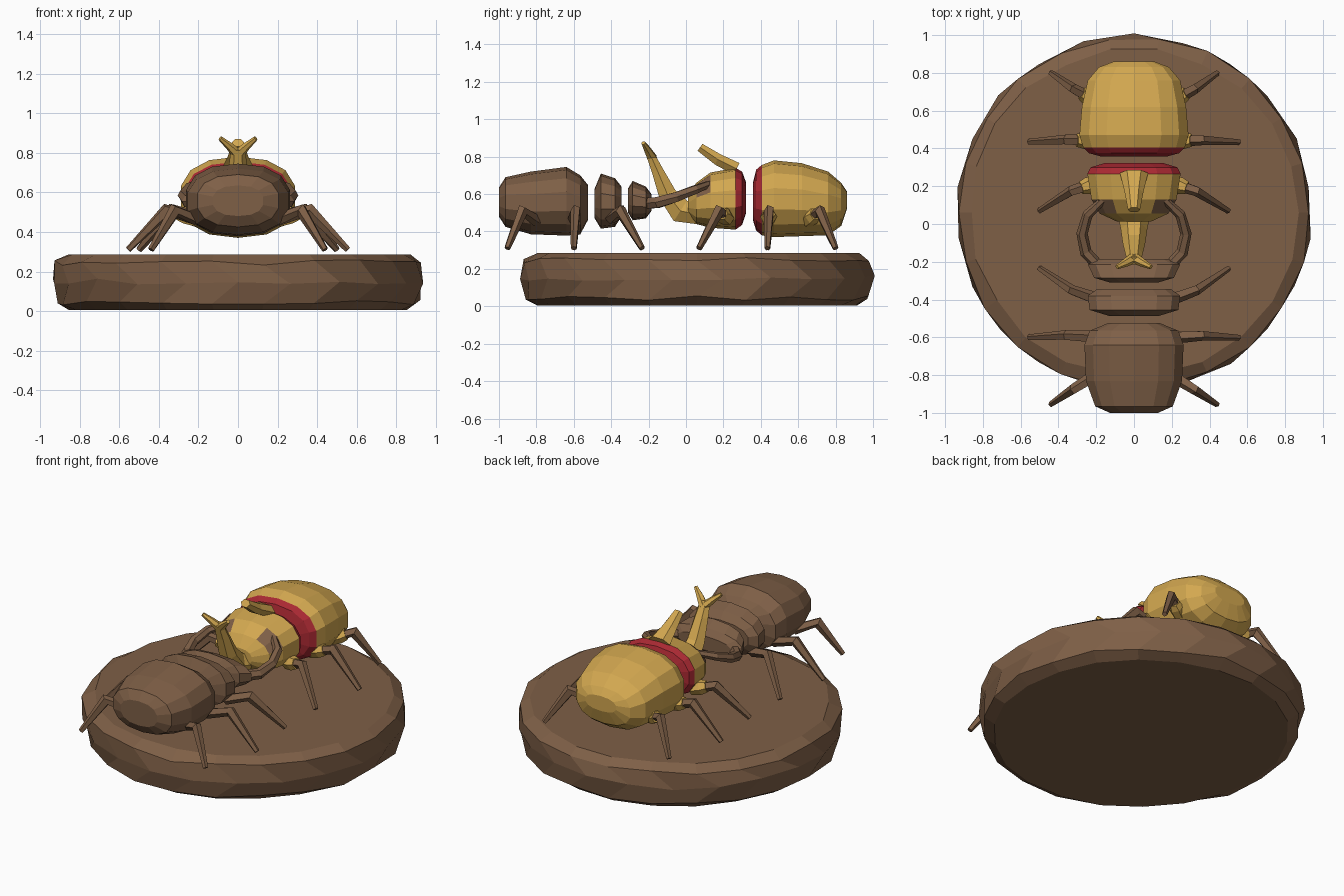
import bpy, bmesh, math, random
from mathutils import Vector

random.seed(4)
cube = bpy.data.objects.get("Cube")
if cube:
    bpy.data.objects.remove(cube, do_unlink=True)


def material(name, rgb):
    m = bpy.data.materials.new(name)
    m.use_nodes = True
    m.diffuse_color = (*rgb, 1)
    m.node_tree.nodes["Principled BSDF"].inputs["Base Color"].default_value = (*rgb, 1)
    return m


BROWN = material("earth brown", (0.21, 0.115, 0.062))
GOLD = material("golden yellow", (0.65, 0.39, 0.08))
RED = material("deep red", (0.40, 0.022, 0.032))


def skin(name, rings, mats, rule=None):
    """Join rings of points into a closed flat-shaded solid."""
    bm = bmesh.new()
    loops = [[bm.verts.new(p) for p in ring] for ring in rings]
    n = len(loops[0])
    for a, b in zip(loops, loops[1:]):
        for i in range(n):
            bm.faces.new((a[i], a[(i + 1) % n], b[(i + 1) % n], b[i]))
    bm.faces.new(loops[0])
    bm.faces.new(loops[-1])
    bmesh.ops.recalc_face_normals(bm, faces=bm.faces)
    if rule:
        for f in bm.faces:
            f.material_index = rule(f.calc_center_median())
    mesh = bpy.data.meshes.new(name)
    bm.to_mesh(mesh)
    bm.free()
    for m in mats:
        mesh.materials.append(m)
    obj = bpy.data.objects.new(name, mesh)
    bpy.context.collection.objects.link(obj)
    return obj


def shell(name, sections, mats, rule=None, sides=14):
    """Loft rounded cross-sections given as y, half width, bottom, top."""
    def soft(v):
        return math.copysign(abs(v) ** 0.85, v)
    rings = []
    for y, w, lo, hi in sections:
        ring = []
        for i in range(sides):
            t = math.tau * i / sides + math.pi / 2
            ring.append((w * soft(math.cos(t)), y,
                         (lo + hi) / 2 + (hi - lo) / 2 * soft(math.sin(t))))
        rings.append(ring)
    return skin(name, rings, mats, rule)


def limb(name, path, widths, depths, mat, sides=6, up=(0, 0, 1)):
    """Tapered faceted tube along a path."""
    pts = [Vector(p) for p in path]
    rings = []
    for i, p in enumerate(pts):
        d = (pts[min(i + 1, len(pts) - 1)] - pts[max(i - 1, 0)]).normalized()
        u = d.cross(Vector(up)).normalized()
        v = u.cross(d)
        rings.append([p + u * widths[i] * math.cos(math.tau * k / sides)
                      + v * depths[i] * math.sin(math.tau * k / sides)
                      for k in range(sides)])
    return skin(name, rings, [mat])


def pair(name, path, widths, depths, mat, sides=6):
    for side, s in (("left", 1), ("right", -1)):
        limb(side + "_" + name, [(s * x, y, z) for x, y, z in path],
             widths, depths, mat, sides)


# Rough round base
base_rings = []
for z, r in ((0.005, 0.86), (0.045, 0.92), (0.15, 0.945), (0.245, 0.935), (0.285, 0.87)):
    flat = z in (0.005, 0.285)
    ring = []
    for i in range(22):
        t = math.tau * (i + 0.5 * (z == 0.15)) / 22
        q = r + random.uniform(-0.012, 0.006)
        ring.append((q * math.cos(t), 0.06 + q * math.sin(t),
                     z if flat else z + random.uniform(-0.015, 0.015)))
    base_rings.append(ring)
base = skin("base", base_rings, [BROWN])

# Brown beetle body
shell("brown_abdomen", [(-1.0, 0.13, 0.48, 0.635), (-0.965, 0.21, 0.425, 0.69),
                        (-0.83, 0.26, 0.385, 0.72), (-0.64, 0.268, 0.378, 0.745),
                        (-0.565, 0.24, 0.385, 0.70), (-0.525, 0.14, 0.46, 0.65)], [BROWN])
shell("brown_thorax", [(-0.488, 0.13, 0.47, 0.63), (-0.455, 0.24, 0.415, 0.71),
                       (-0.38, 0.25, 0.425, 0.685), (-0.345, 0.20, 0.48, 0.64)], [BROWN])
shell("brown_head", [(-0.31, 0.13, 0.50, 0.63), (-0.285, 0.215, 0.46, 0.67),
                     (-0.215, 0.25, 0.47, 0.64), (-0.185, 0.19, 0.51, 0.60)], [BROWN])

# Curved brown pincers
pair("pincer", [(0.18, -0.23, 0.55), (0.255, -0.15, 0.555), (0.275, -0.05, 0.585),
                (0.245, 0.05, 0.625), (0.15, 0.14, 0.66)],
     (0.03, 0.032, 0.03, 0.028, 0.018), (0.035, 0.033, 0.03, 0.025, 0.018), BROWN)


# Golden beetle body
def thorax_color(c):
    if c.y > 0.275:
        return 2 if abs(c.x) < 0.03 and c.z > 0.68 else 1
    return 2 if 0.10 < abs(c.x) < 0.19 and 0.05 < c.y < 0.15 and c.z > 0.6 else 0


shell("golden_thorax", [(0.012, 0.09, 0.49, 0.59), (0.055, 0.185, 0.44, 0.66),
                        (0.13, 0.23, 0.42, 0.715), (0.265, 0.252, 0.41, 0.74),
                        (0.30, 0.235, 0.435, 0.72), (0.322, 0.16, 0.50, 0.66)],
      [GOLD, RED, BROWN], thorax_color)
shell("golden_abdomen", [(0.358, 0.18, 0.46, 0.66), (0.375, 0.245, 0.405, 0.73),
                         (0.405, 0.275, 0.38, 0.755), (0.47, 0.295, 0.37, 0.78),
                         (0.62, 0.282, 0.375, 0.765), (0.76, 0.25, 0.38, 0.72),
                         (0.83, 0.19, 0.43, 0.66), (0.86, 0.11, 0.52, 0.615)],
      [GOLD, RED], lambda c: int(c.y < 0.40))

# Forked head horn and back horn
limb("head_horn", [(0, 0.07, 0.49), (0, -0.03, 0.51), (0, -0.10, 0.60),
                   (0, -0.155, 0.73), (0, -0.195, 0.82)],
     (0.09, 0.07, 0.06, 0.047, 0.035), (0.06, 0.075, 0.055, 0.035, 0.025), GOLD,
     up=(0, 1, 0.3))
pair("horn_fork", [(0.0, -0.18, 0.79), (0.045, -0.205, 0.835), (0.09, -0.228, 0.873)],
     (0.03, 0.022, 0.012), (0.028, 0.02, 0.012), GOLD)
limb("back_horn", [(0, 0.27, 0.735), (0, 0.17, 0.785), (0, 0.075, 0.85)],
     (0.075, 0.05, 0.032), (0.04, 0.036, 0.026), GOLD)

# Jointed legs: hip, knee and foot
legs = {
    "brown_rear_leg": ((0.20, -0.80, 0.46), (0.32, -0.875, 0.51), (0.44, -0.955, 0.31)),
    "brown_middle_leg": ((0.20, -0.60, 0.46), (0.36, -0.59, 0.51), (0.555, -0.60, 0.31)),
    "brown_front_leg": ((0.19, -0.40, 0.47), (0.33, -0.35, 0.51), (0.50, -0.235, 0.31)),
    "golden_front_leg": ((0.19, 0.22, 0.47), (0.33, 0.175, 0.51), (0.50, 0.07, 0.31)),
    "golden_middle_leg": ((0.20, 0.44, 0.46), (0.36, 0.445, 0.51), (0.555, 0.435, 0.31)),
    "golden_rear_leg": ((0.20, 0.65, 0.46), (0.32, 0.715, 0.51), (0.44, 0.80, 0.31)),
}
for name, path in legs.items():
    pair(name, path, (0.035, 0.028, 0.016), (0.032, 0.036, 0.016), BROWN, 5)
    if name.startswith("golden"):
        hip, knee = Vector(path[0]), Vector(path[1])
        pair(name + "_hip", [hip, hip.lerp(knee, 0.4), hip.lerp(knee, 0.65)],
             (0.04, 0.045, 0.034), (0.04, 0.045, 0.036), GOLD)
